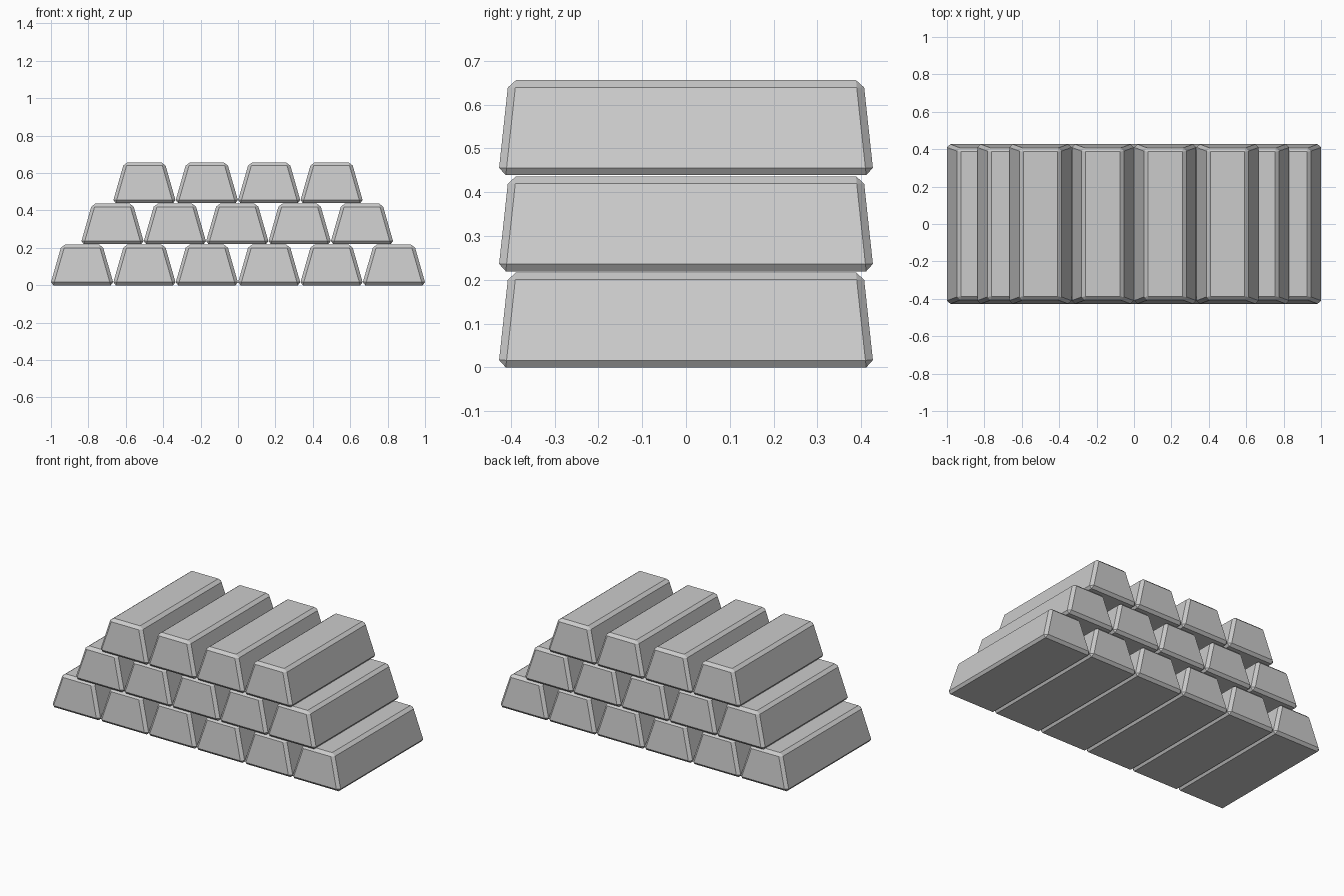
import bpy, bmesh

if "Cube" in bpy.data.objects:
    bpy.data.objects.remove(bpy.data.objects["Cube"])

HEIGHT = 0.217
PITCH_X, PITCH_Z = 0.3335, 0.2195
BOTTOM = (0.1707, 0.4285)   # half sizes before the edges are chamfered
TOP = (0.1085, 0.405)
CHAMFER = 0.017


def ingot_mesh():
    """Tapered block with every edge chamfered."""
    bm = bmesh.new()
    bmesh.ops.create_cube(bm, size=2)
    for v in bm.verts:
        hx, hy = TOP if v.co.z > 0 else BOTTOM
        v.co = (v.co.x * hx, v.co.y * hy, HEIGHT if v.co.z > 0 else 0)
    bmesh.ops.bevel(bm, geom=bm.edges[:], offset=CHAMFER, offset_type='OFFSET',
                    segments=1, profile=0.5, affect='EDGES')
    bmesh.ops.recalc_face_normals(bm, faces=bm.faces[:])
    mesh = bpy.data.meshes.new("ingot")
    bm.to_mesh(mesh)
    bm.free()
    return mesh


# Stack of three rows: 6, 5 and 4 ingots sharing one mesh
mesh = ingot_mesh()
for row, (count, shift) in enumerate([(6, 0), (5, -0.004), (4, 0)]):
    for i in range(count):
        bar = bpy.data.objects.new(f"ingot_row{row + 1}_{i + 1}", mesh)
        bar.location = ((i - (count - 1) / 2) * PITCH_X + shift, 0, row * PITCH_Z)
        bpy.context.collection.objects.link(bar)
